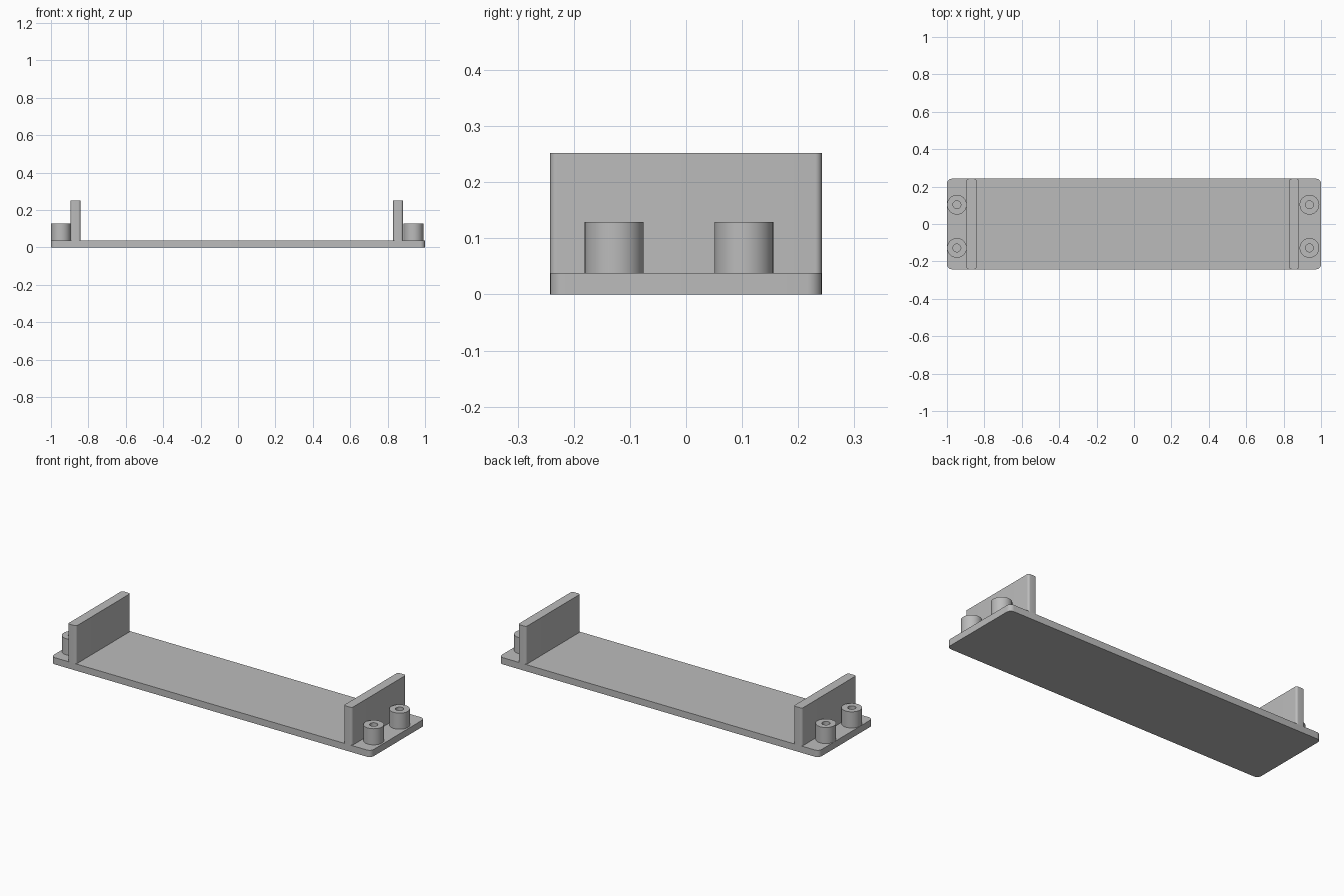
import bpy
import bmesh
import math

cube = bpy.data.objects.get("Cube")
if cube:
    bpy.data.objects.remove(cube, do_unlink=True)

# Single flat grey
grey = bpy.data.materials.new("plain grey")
grey.use_nodes = True
GREY = (0.5, 0.5, 0.5, 1)
grey.diffuse_color = GREY
grey.node_tree.nodes["Principled BSDF"].inputs["Base Color"].default_value = GREY

PLATE_TOP = 0.038
HALF_DEPTH = 0.242


def finish(name, bm):
    bmesh.ops.recalc_face_normals(bm, faces=bm.faces)
    mesh = bpy.data.meshes.new(name)
    bm.to_mesh(mesh)
    bm.free()
    mesh.materials.append(grey)
    obj = bpy.data.objects.new(name, mesh)
    bpy.context.collection.objects.link(obj)
    bpy.ops.object.select_all(action='DESELECT')
    obj.select_set(True)
    bpy.context.view_layer.objects.active = obj
    bpy.ops.object.shade_smooth_by_angle(angle=math.radians(35))
    return obj


def rounded_slab(name, x0, x1, z0, z1, radius):
    """Block spanning the full depth, with rounded vertical edges."""
    bm = bmesh.new()
    bmesh.ops.create_cube(bm, size=1)
    for v in bm.verts:
        v.co.x = x0 if v.co.x < 0 else x1
        v.co.y = math.copysign(HALF_DEPTH, v.co.y)
        v.co.z = z0 if v.co.z < 0 else z1
    uprights = [e for e in bm.edges
                if abs(e.verts[0].co.z - e.verts[1].co.z) > 0.01]
    bmesh.ops.bevel(bm, geom=uprights, offset=radius, segments=8,
                    profile=0.5, affect='EDGES')
    return finish(name, bm)


def hollow_post(name, x, y, outer, inner, z0, z1, sides=48):
    """Tube lathed from a closed rectangular section."""
    bm = bmesh.new()
    section = [(inner, z0), (outer, z0), (outer, z1), (inner, z1)]
    rings = []
    for i in range(sides):
        a = math.tau * i / sides
        rings.append([bm.verts.new((x + r * math.cos(a), y + r * math.sin(a), z))
                      for r, z in section])
    for i in range(sides):
        a, b = rings[i], rings[(i + 1) % sides]
        for j in range(4):
            k = (j + 1) % 4
            bm.faces.new((a[j], b[j], b[k], a[k]))
    return finish(name, bm)


# Base plate
rounded_slab("base_plate", -1, 1, 0, PLATE_TOP, 0.026)

# Upright end walls
rounded_slab("right_wall", -0.895, -0.842, PLATE_TOP, 0.252, 0.012)
rounded_slab("left_wall", 0.83, 0.882, PLATE_TOP, 0.252, 0.012)

# Screw posts outside the walls
for side, x in (("right", -0.947), ("left", 0.938)):
    for end, y in (("front", -0.128), ("back", 0.103)):
        hollow_post(f"{side}_{end}_post", x, y, 0.0525, 0.021, PLATE_TOP, 0.129)
